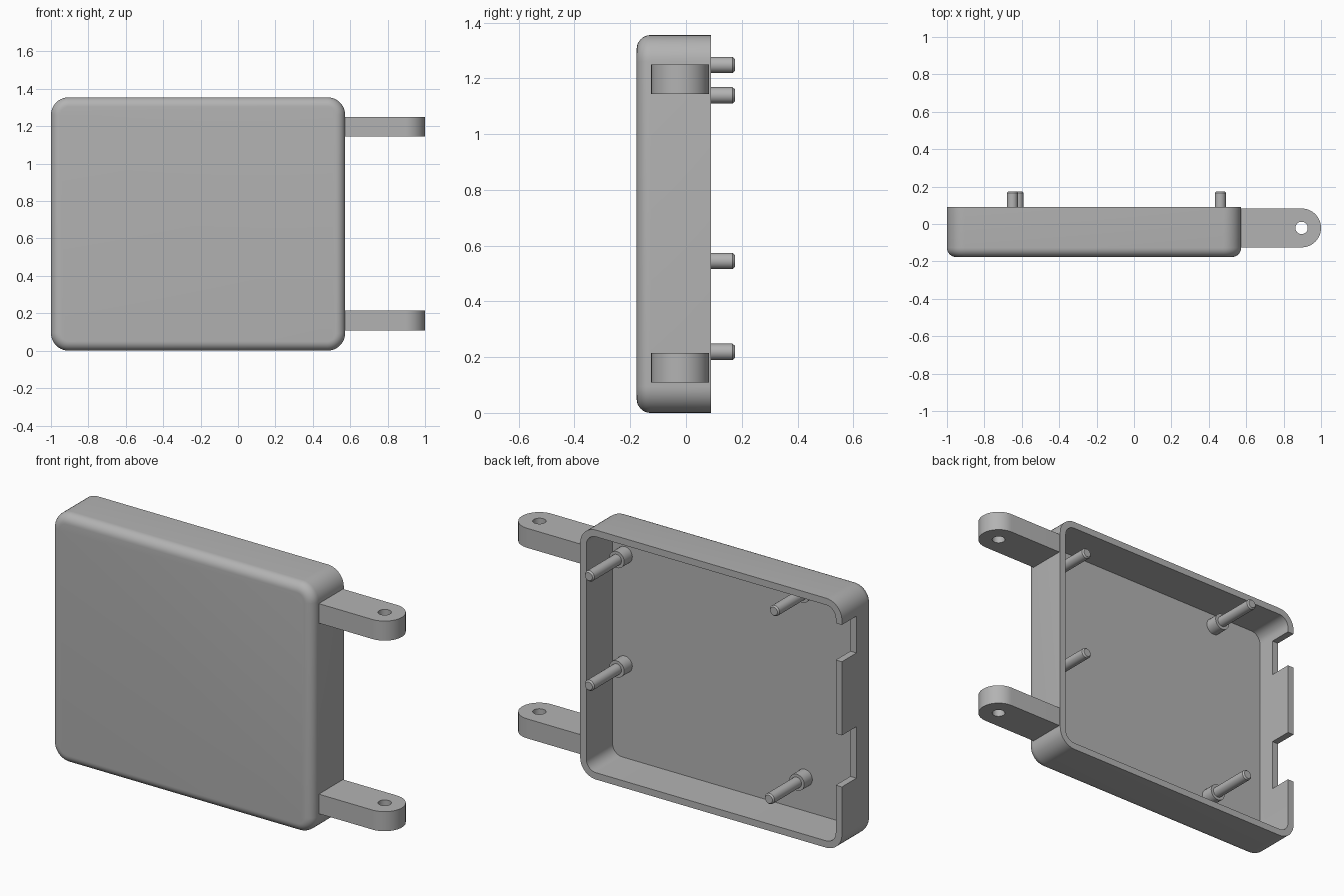
import bpy
import bmesh
from math import cos, sin, pi, radians
from mathutils import Matrix, Vector

default = bpy.data.objects.get("Cube")
if default:
    bpy.data.objects.remove(default, do_unlink=True)

grey = bpy.data.materials.new("plain grey plastic")
grey.use_nodes = True
colour = (0.45, 0.45, 0.45, 1)
grey.diffuse_color = colour
grey.node_tree.nodes["Principled BSDF"].inputs["Base Color"].default_value = colour

# Case extents
LEFT, RIGHT, TOP = -1.0, 0.573, 1.355
FRONT, BACK, FLOOR = -0.177, 0.09, -0.135
WALL, CORNER, FILLET = 0.037, 0.095, 0.05


def finish(bm, name):
    bmesh.ops.recalc_face_normals(bm, faces=bm.faces)
    mesh = bpy.data.meshes.new(name)
    bm.to_mesh(mesh)
    bm.free()
    obj = bpy.data.objects.new(name, mesh)
    bpy.context.collection.objects.link(obj)
    mesh.materials.append(grey)
    return obj


def smooth(obj):
    bpy.ops.object.select_all(action='DESELECT')
    obj.select_set(True)
    bpy.context.view_layer.objects.active = obj
    bpy.ops.object.shade_smooth_by_angle(angle=radians(30))


def cut(obj, cutter):
    mod = obj.modifiers.new("cut", 'BOOLEAN')
    mod.object, mod.operation, mod.solver = cutter, 'DIFFERENCE', 'EXACT'
    bpy.context.view_layer.objects.active = obj
    bpy.ops.object.modifier_apply(modifier=mod.name)
    bpy.data.objects.remove(cutter, do_unlink=True)


def box(name, low, high):
    bm = bmesh.new()
    size, mid = Vector(high) - Vector(low), (Vector(high) + Vector(low)) / 2
    bmesh.ops.create_cube(bm, size=1, matrix=Matrix.Translation(mid) @ Matrix.Diagonal((*size, 1)))
    return finish(bm, name)


def rounded_ring(bm, inset, y, steps=10):
    """Rounded rectangle of vertices in the xz plane."""
    r = CORNER - inset
    verts = []
    for quarter in range(4):
        cx = RIGHT - CORNER if quarter in (0, 3) else LEFT + CORNER
        cz = TOP - CORNER if quarter < 2 else CORNER
        for i in range(steps + 1):
            a = (quarter + i / steps) * pi / 2
            verts.append(bm.verts.new((cx + r * cos(a), y, cz + r * sin(a))))
    return verts


# Open tray: front fillet, outer wall, rim, inner wall, floor
bm = bmesh.new()
sections = []
for i in range(9):
    a = i / 8 * pi / 2
    sections.append((FILLET * (1 - sin(a)), FRONT + FILLET * (1 - cos(a))))
sections += [(0, BACK), (WALL, BACK), (WALL, FLOOR)]
rings = [rounded_ring(bm, *s) for s in sections]
for first, second in zip(rings, rings[1:]):
    for i in range(len(first)):
        j = (i + 1) % len(first)
        bm.faces.new((first[i], first[j], second[j], second[i]))
bm.faces.new(rings[0])
bm.faces.new(rings[-1])
case = finish(bm, "case")

# Connector notches in the right-hand wall
for bottom, top in ((1.035, 1.235), (0.355, 0.635)):
    cut(case, box("notch_cutter", (LEFT - 0.1, -0.035, bottom), (LEFT + WALL + 0.02, BACK + 0.1, top)))
smooth(case)

# Stepped mounting posts, as radius and depth pairs
POST = ((0.045, FLOOR - 0.01), (0.045, -0.065), (0.029, -0.065),
        (0.029, 0.167), (0.022, 0.175))
for number, (x, z) in enumerate(((-0.65, 1.248), (-0.62, 0.219), (0.462, 1.139), (0.462, 0.545)), 1):
    bm = bmesh.new()
    sides = 24
    rings = [[bm.verts.new((x + r * cos(2 * pi * i / sides), y, z + r * sin(2 * pi * i / sides)))
              for i in range(sides)] for r, y in POST]
    for first, second in zip(rings, rings[1:]):
        for i in range(sides):
            j = (i + 1) % sides
            bm.faces.new((first[i], first[j], second[j], second[i]))
    bm.faces.new(rings[0])
    bm.faces.new(rings[-1])
    smooth(finish(bm, f"mounting_post_{number}"))

# Hinge arms with rounded ends and pin holes
ARM_Y, ARM_R = -0.021, 0.104
for name, z, height in (("lower_hinge_arm", 0.109, 0.106), ("upper_hinge_arm", 1.144, 0.106)):
    bm = bmesh.new()
    outline = [(RIGHT - 0.01, ARM_Y + ARM_R), (RIGHT - 0.01, ARM_Y - ARM_R)]
    for i in range(25):
        a = -pi / 2 + pi * i / 24
        outline.append((1 - ARM_R + ARM_R * cos(a), ARM_Y + ARM_R * sin(a)))
    face = bm.faces.new([bm.verts.new((x, y, z)) for x, y in outline])
    extruded = bmesh.ops.extrude_face_region(bm, geom=[face], use_keep_orig=True)
    moved = [v for v in extruded["geom"] if isinstance(v, bmesh.types.BMVert)]
    bmesh.ops.translate(bm, verts=moved, vec=(0, 0, height))
    arm = finish(bm, name)
    bm = bmesh.new()
    bmesh.ops.create_cone(bm, cap_ends=True, segments=32, radius1=0.033, radius2=0.033, depth=0.3,
                          matrix=Matrix.Translation((1 - ARM_R, ARM_Y, z + height / 2)))
    cut(arm, finish(bm, "hole_cutter"))
    smooth(arm)
